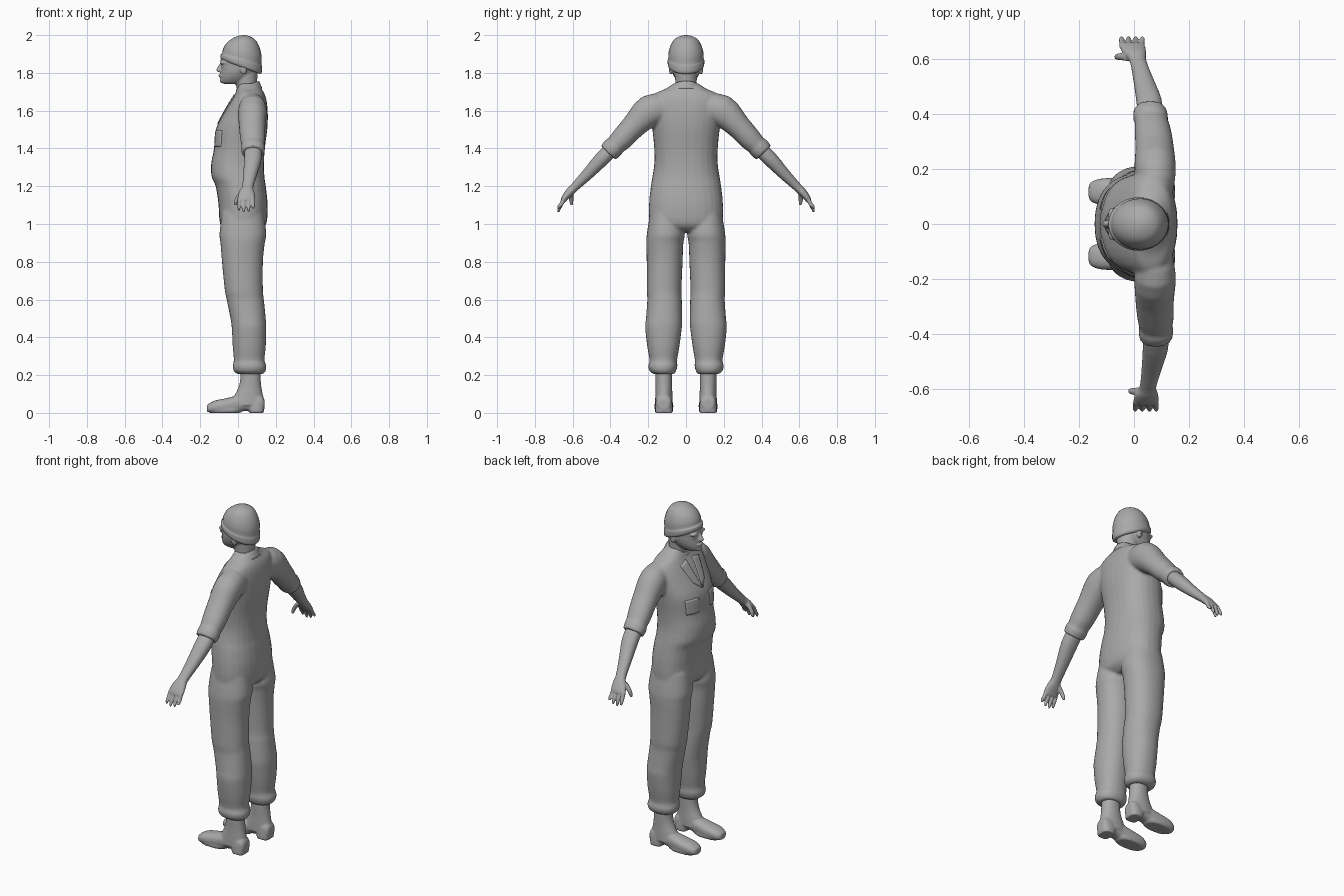
import bpy, bmesh, math
from mathutils import Vector, Matrix

X, Y, Z = Vector((1, 0, 0)), Vector((0, 1, 0)), Vector((0, 0, 1))
grey = bpy.data.materials.new("plain grey")
grey.diffuse_color = (0.4, 0.4, 0.4, 1)


def catmull(rows, steps):
    """Smoothly interpolate a list of number tuples."""
    out = []
    for i in range(len(rows) - 1):
        a, b, c, d = rows[max(i - 1, 0)], rows[i], rows[i + 1], rows[min(i + 2, len(rows) - 1)]
        for k in range(steps):
            t = k / steps
            out.append([0.5 * (2 * q + (r - p) * t + (2 * p - 5 * q + 4 * r - s) * t * t
                               + (3 * q - p - 3 * r + s) * t ** 3) for p, q, r, s in zip(a, b, c, d)])
    return out + [list(rows[-1])]


def loft(bm, rows, u, v=None, power=2.0, n=28, steps=3):
    """Skin superellipse rings; a row is (x, y, z, half size along u, half size along v)."""
    rows = catmull(rows, steps)
    rings = []
    for i, r in enumerate(rows):
        tangent = Vector(rows[min(i + 1, len(rows) - 1)][:3]) - Vector(rows[max(i - 1, 0)][:3])
        w = v or tangent.cross(u).normalized()
        ring = []
        for k in range(n):
            c, s = math.cos(2 * math.pi * k / n), math.sin(2 * math.pi * k / n)
            c = math.copysign(abs(c) ** (2 / power), c)
            s = math.copysign(abs(s) ** (2 / power), s)
            ring.append(bm.verts.new(Vector(r[:3]) + u * (c * r[3]) + w * (s * r[4])))
        rings.append(ring)
    for a, b in zip(rings, rings[1:]):
        for k in range(n):
            bm.faces.new((a[k], a[(k + 1) % n], b[(k + 1) % n], b[k]))
    bm.faces.new(rings[0])
    bm.faces.new(rings[-1])
    return [p for ring in rings for p in ring]


def upright(bm, rows, power=2.0, y=0.0, steps=3):
    """Vertical loft; a row is (z, front x, back x, half width) at a given y."""
    return loft(bm, [((f + b) / 2, y, z, (b - f) / 2, h) for z, f, b, h in rows], X, Y, power, steps=steps)


def ball(bm, centre, size):
    bmesh.ops.create_uvsphere(bm, u_segments=16, v_segments=10, radius=1,
                              matrix=Matrix.Translation(centre) @ Matrix.Diagonal((*size, 1)))


def finish(bm, name, voxel=0, smooth=3):
    bmesh.ops.recalc_face_normals(bm, faces=bm.faces)
    mesh = bpy.data.meshes.new(name)
    bm.to_mesh(mesh)
    bm.free()
    mesh.materials.append(grey)
    mesh.shade_smooth()
    ob = bpy.data.objects.new(name, mesh)
    bpy.context.collection.objects.link(ob)
    if voxel:
        m = ob.modifiers.new("blend", 'REMESH')
        m.mode, m.voxel_size, m.use_smooth_shade = 'VOXEL', voxel, True
        m = ob.modifiers.new("soften", 'SMOOTH')
        m.iterations = smooth
    return ob


# Coverall: torso, two trouser legs and two rolled sleeves
bm = bmesh.new()
upright(bm, [(.96, -.06, .11, .10), (1.0, -.095, .15, .188), (1.1, -.103, .157, .196),
             (1.2, -.118, .147, .186), (1.25, -.14, .14, .178), (1.32, -.142, .138, .168),
             (1.4, -.127, .142, .168), (1.5, -.118, .155, .178), (1.58, -.08, .158, .185),
             (1.65, -.04, .152, .185), (1.69, -.015, .14, .165), (1.715, -.005, .125, .11),
             (1.745, .005, .11, .065)], 2.3)
legs = [(1.06, -.085, .135, .02, .19), (.95, -.098, .15, .006, .207), (.9, -.093, .142, .014, .21),
        (.8, -.085, .132, .018, .208), (.65, -.07, .132, .024, .208), (.6, -.06, .137, .022, .205),
        (.5, -.04, .147, .02, .212), (.45, -.033, .15, .022, .216), (.35, -.028, .147, .035, .205),
        (.28, -.022, .14, .047, .193), (.25, -.028, .15, .045, .2), (.22, -.022, .146, .053, .192),
        (.205, 0, .13, .065, .17)]
for s in (1, -1):
    loft(bm, [((f + b) / 2, s * (i + o) / 2, z, (b - f) / 2, (o - i) / 2) for z, f, b, i, o in legs],
         X, Y, 2.2)
    loft(bm, [(.078, s * .1, 1.615, .06, .07), (.077, s * .19, 1.6, .075, .085),
              (.075, s * .275, 1.52, .07, .066), (.073 - s * .005, s * .34, 1.45, .066, .06),
              (.071 - s * .008, s * .375, 1.415, .06, .053), (.07 - s * .01, s * .385, 1.405, .064, .058),
              (.069 - s * .01, s * .412, 1.377, .06, .053)], X, power=2.1)
coverall = finish(bm, "coverall", .008, 4)

# Forearms and hands
for s, side in ((1, "right"), (-1, "left")):
    bm = bmesh.new()
    loft(bm, [(.07 - s * .01, s * .39, 1.40, .045, .038), (.066 - s * .012, s * .45, 1.34, .046, .039),
              (.05 - s * .015, s * .52, 1.265, .037, .031), (.033 - s * .018, s * .59, 1.195, .03, .023),
              (.025 - s * .021, s * .615, 1.17, .04, .022), (.02 - s * .024, s * .64, 1.14, .046, .018),
              (.018 - s * .025, s * .65, 1.122, .043, .014)], X, power=2.2)
    hx = .018 - s * .025
    for off, drop in ((-.035, .01), (-.012, 0), (.012, .004), (.034, .02)):
        loft(bm, [(hx + off, s * .643, 1.14, .011, .012), (hx + off * 1.05, s * .66, 1.105, .0105, .011),
                  (hx + off * 1.1, s * .672, 1.08 + drop * .7, .009, .009),
                  (hx + off * 1.1, s * .676, 1.062 + drop, .005, .005)], X, n=12)
    loft(bm, [(hx - .015, s * .605, 1.175, .016, .014), (hx - .04, s * .608, 1.145, .014, .013),
              (hx - .053, s * .607, 1.12, .011, .011), (hx - .057, s * .605, 1.10, .006, .006)], X, n=12)
    finish(bm, side + "_hand", .004, 2)

# Boots: shaft, foot with flat sole, heel
for s, side in ((1, "right"), (-1, "left")):
    bm = bmesh.new()
    y = s * .117
    upright(bm, [(.26, .012, .118, .044), (.18, .012, .12, .044), (.13, .0, .125, .044),
                 (.08, -.025, .134, .046), (.04, -.04, .138, .047)], 2.1, y)
    foot = [(-.165, .022, .018, .016), (-.155, .025, .036, .024), (-.12, .032, .048, .034),
            (-.07, .037, .05, .039), (-.02, .045, .047, .043), (.04, .055, .042, .045),
            (.1, .055, .044, .045), (.13, .05, .038, .04), (.14, .045, .025, .025)]
    for p in loft(bm, [(x, y, z, w, h) for x, z, w, h in foot], Y, Z, 2.4):
        p.co.z = max(p.co.z, .006)
    upright(bm, [(0, .06, .136, .045), (.02, .055, .138, .046), (.05, .05, .138, .045)], 2.8, y)
    upright(bm, [(0, -.15, .01, .044), (.014, -.16, .03, .049), (.025, -.155, .03, .047)], 2.3, y)
    finish(bm, side + "_boot", .006, 2)

# Head with neck, nose, lips, brow and ears
bm = bmesh.new()
upright(bm, [(1.68, .005, .1, .055), (1.74, -.012, .1, .056), (1.80, -.02, .105, .06)])
upright(bm, [(1.742, -.075, .02, .026), (1.752, -.091, .05, .042), (1.78, -.094, .08, .063),
             (1.81, -.092, .105, .075), (1.84, -.091, .117, .08), (1.88, -.09, .118, .084),
             (1.93, -.06, .1, .075)], 2.1)
loft(bm, [(-.086, 0, 1.852, .008, .008), (-.095, 0, 1.832, .012, .01), (-.1, 0, 1.815, .016, .015),
          (-.094, 0, 1.805, .012, .014)], X, Y, n=14)
ball(bm, (-.09, 0, 1.785), (.014, .024, .009))
ball(bm, (-.083, 0, 1.757), (.014, .022, .012))
for s in (1, -1):
    ball(bm, (-.078, s * .034, 1.853), (.017, .026, .009))
    ball(bm, (-.07, s * .035, 1.835), (.015, .014, .008))
    ball(bm, (.03, s * .081, 1.82), (.018, .01, .03))
finish(bm, "head", .005, 2)

# Knitted cap with rolled brim, tilted down to the back
bm = bmesh.new()
for p in upright(bm, [(1.83, -.083, .118, .088), (1.84, -.093, .126, .096), (1.865, -.092, .127, .097),
                      (1.876, -.084, .124, .093), (1.91, -.078, .125, .092), (1.95, -.06, .112, .08),
                      (1.98, -.03, .09, .06), (1.995, .0, .06, .03), (2.0, .025, .035, .005)]):
    p.co.z -= .36 * (p.co.x - .02) * max(0, (2 - p.co.z) / .166)
finish(bm, "cap")

# Collar, higher at the back
bm = bmesh.new()
for p in upright(bm, [(1.695, -.02, .128, .088), (1.722, -.012, .118, .072), (1.738, -.01, .112, .064),
                      (1.74, -.004, .106, .058)], 2.1):
    p.co.z += .35 * (p.co.x - .06)
finish(bm, "collar")


def plate(name, corners, n=8):
    """Thin cloth patch laid on the coverall front from four (y, z) corners."""
    bm = bmesh.new()
    a, b, c, d = (Vector((-.4, *q)) for q in corners)
    g = [[bm.verts.new(a.lerp(b, i / n).lerp(d.lerp(c, i / n), j / n)) for i in range(n + 1)]
         for j in range(n + 1)]
    for j in range(n):
        for i in range(n):
            bm.faces.new((g[j][i], g[j][i + 1], g[j + 1][i + 1], g[j + 1][i]))
    ob = finish(bm, name)
    m = ob.modifiers.new("lay", 'SHRINKWRAP')
    m.target, m.wrap_method = coverall, 'PROJECT'
    m.use_project_x = True
    m.use_project_y = m.use_project_z = False
    m = ob.modifiers.new("thickness", 'SOLIDIFY')
    m.thickness, m.offset = .009, 0


# Lapels and chest pockets
for s, side in ((1, "right"), (-1, "left")):
    plate(side + "_lapel", [(s * .03, 1.685), (s * .085, 1.67), (s * .05, 1.57), (s * .003, 1.53)])
    plate(side + "_pocket", [(s * .05, 1.495), (s * .13, 1.495), (s * .125, 1.41), (s * .055, 1.41)])
